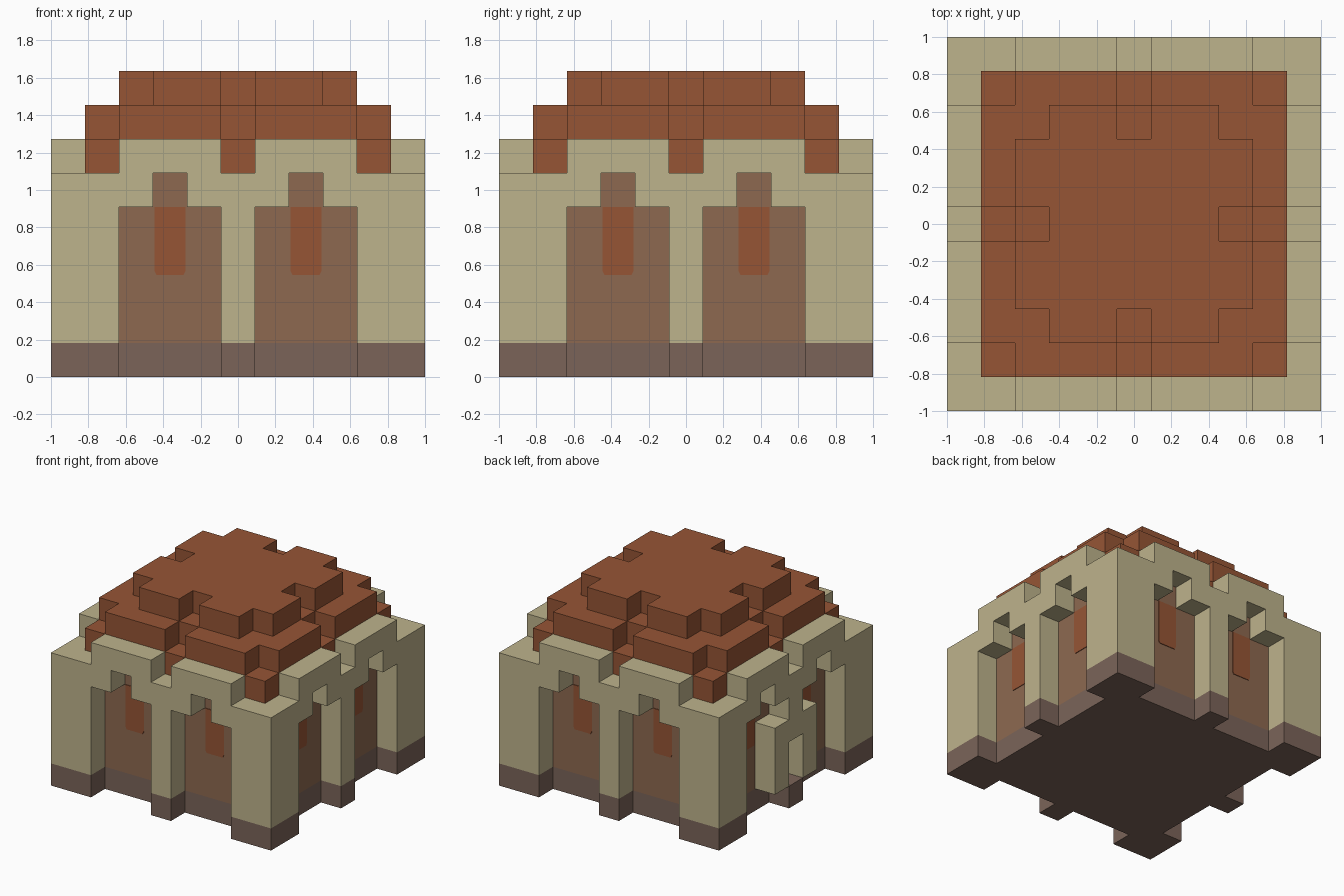
import bpy
import bmesh
from math import pi
from mathutils import Matrix, Vector

if "Cube" in bpy.data.objects:
    bpy.data.objects.remove(bpy.data.objects["Cube"], do_unlink=True)

U = 2 / 11  # one block


def material(name, srgb):
    lin = [((c / 255 + 0.055) / 1.055) ** 2.4 for c in srgb]
    m = bpy.data.materials.new(name)
    m.use_nodes = True
    m.diffuse_color = (*lin, 1)
    m.node_tree.nodes["Principled BSDF"].inputs["Base Color"].default_value = (*lin, 1)
    return m


SAND = material("sandstone", (190, 179, 140))
STONE = material("dark_stone", (123, 100, 89))
CLAY = material("clay_brown", (141, 105, 80))
RED = material("red_brick", (150, 85, 53))


def prism(name, points, direction, mat):
    """Extrude a closed outline, given in blocks, along a direction."""
    bm = bmesh.new()
    face = bm.faces.new([bm.verts.new(Vector(p) * U) for p in points])
    new = bmesh.ops.extrude_face_region(bm, geom=[face], use_keep_orig=True)["geom"]
    moved = [v for v in new if isinstance(v, bmesh.types.BMVert)]
    bmesh.ops.translate(bm, verts=moved, vec=Vector(direction) * U)
    bmesh.ops.recalc_face_normals(bm, faces=bm.faces)
    mesh = bpy.data.meshes.new(name)
    bm.to_mesh(mesh)
    bm.free()
    mesh.materials.append(mat)
    obj = bpy.data.objects.new(name, mesh)
    bpy.context.collection.objects.link(obj)
    return obj


def layer(name, side, bottom, top, mat):
    """Slab whose outline is one side repeated four times round the centre."""
    outline = []
    for k in range(4):
        turn = Matrix.Rotation(k * pi / 2, 3, "Z")
        outline += [turn @ Vector((x, y, bottom)) for x, y in side]
    return prism(name, outline, (0, 0, top - bottom), mat)


def notched(r):
    """One side of a square with a block missing at the corner and the middle."""
    i = r - 1
    return [(-i, -r), (-.5, -r), (-.5, -i), (.5, -i), (.5, -r), (i, -r), (i, -i)]


# Stone base with two bays per side, and the inner walls behind the bays
layer("stone_base", [(-5.5, -5.5), (-3.5, -5.5), (-3.5, -4.5), (-.5, -4.5), (-.5, -5.5),
                     (.5, -5.5), (.5, -4.5), (3.5, -4.5), (3.5, -5.5)], 0, 1, STONE)
layer("inner_wall", [(-4.5, -4.5)], 1, 6, CLAY)

# Stepped roof
layer("roof_lower_tier", [(-4.5, -4.5)], 6, 7, RED)
layer("roof_middle_tier", notched(4.5), 7, 8, RED)
layer("roof_top_tier", notched(3.5), 8, 9, RED)

# Arcade outlines: left half of the arches, middle pillar, right half, battlements
arch = [(-3.5, 1), (-3.5, 5), (-2.5, 5), (-2.5, 6), (-1.5, 6), (-1.5, 5), (-.5, 5)]
plain_pillar = [(-.5, 1)]
pierced_pillar = [(-.5, 4), (-1.5, 4), (-1.5, 1), (-.5, 1), (-.5, 3)]
battlement = [(4.5, 1), (4.5, 6), (3.5, 6), (3.5, 7), (.5, 7), (.5, 6),
              (-.5, 6), (-.5, 7), (-3.5, 7), (-3.5, 6), (-5.5, 6), (-5.5, 1)]
window = [(-.92, 5), (-.92, 3.12), (-.8, 3), (.8, 3), (.92, 3.12), (.92, 5)]

for k, side in enumerate(("front", "left", "back", "right")):
    turn = Matrix.Rotation(k * pi / 2, 4, "Z")
    half = arch + (pierced_pillar if side == "right" else plain_pillar)
    outline = half + [(-x, z) for x, z in reversed(half)] + battlement
    wall = prism(side + "_arcade", [(x, -5.5, z) for x, z in outline], (0, 1, 0), SAND)
    wall.data.transform(turn)
    # Thin window plates on the inner wall
    for label, centre in (("a", -2), ("b", 2)):
        pts = [(centre + x / 2, -4.5, z) for x, z in window]
        plate = prism(f"{side}_window_{label}", pts, (0, -.03, 0), RED)
        plate.data.transform(turn)
